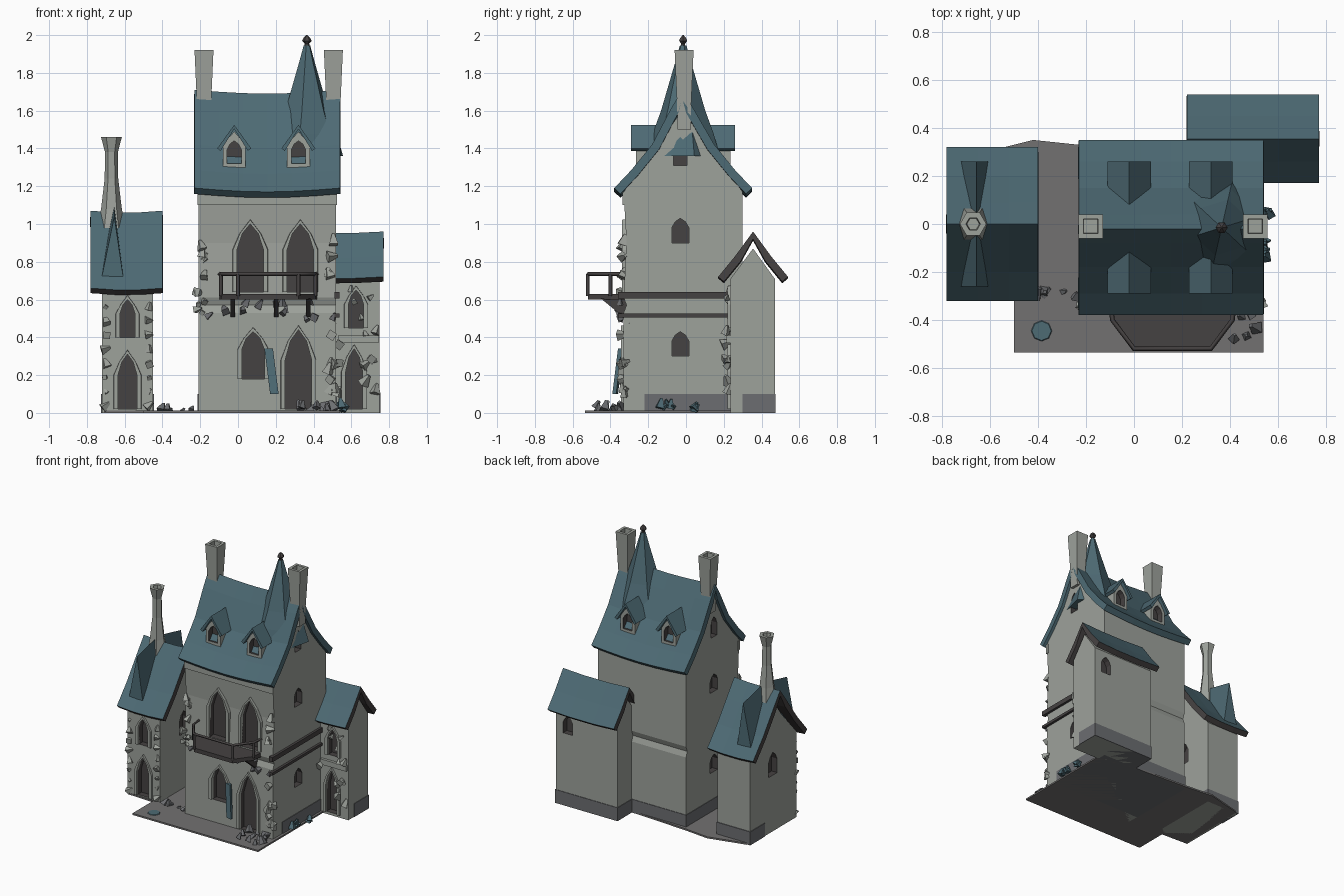
import bpy, bmesh, math, random
from mathutils import Matrix, Vector

if "Cube" in bpy.data.objects:
    bpy.data.objects.remove(bpy.data.objects["Cube"])
random.seed(4)


def material(name, r, g, b):
    m = bpy.data.materials.new(name)
    m.use_nodes = True
    m.diffuse_color = (r, g, b, 1)
    m.node_tree.nodes["Principled BSDF"].inputs["Base Color"].default_value = (r, g, b, 1)
    return m


STONE = material("pale stone", .34, .36, .33)
SLATE = material("blue slate", .075, .145, .175)
DARK = material("dark timber", .06, .054, .054)
GROUND = material("grey earth", .17, .165, .165)
TRIM = material("grey footing", .15, .155, .165)


def finish(name, bm, *mats):
    bmesh.ops.recalc_face_normals(bm, faces=bm.faces)
    mesh = bpy.data.meshes.new(name)
    bm.to_mesh(mesh)
    bm.free()
    ob = bpy.data.objects.new(name, mesh)
    bpy.context.collection.objects.link(ob)
    for m in mats:
        mesh.materials.append(m)
    return ob


def skin(bm, rings):
    """Closed solid through a list of equal point rings."""
    loops = [[bm.verts.new(p) for p in ring] for ring in rings]
    n = len(loops[0])
    for a, b in zip(loops, loops[1:]):
        for i in range(n):
            j = (i + 1) % n
            bm.faces.new((a[i], a[j], b[j], b[i]))
    bm.faces.new(loops[0][::-1])
    bm.faces.new(loops[-1])


def extrude_x(name, profile, x0, x1, mat):
    bm = bmesh.new()
    skin(bm, [[(x, y, z) for y, z in profile] for x in (x0, x1)])
    return finish(name, bm, mat)


def extrude_z(name, outline, z0, z1, mat):
    bm = bmesh.new()
    skin(bm, [[(x, y, z) for x, y in outline] for z in (z0, z1)])
    return finish(name, bm, mat)


def box(name, x0, x1, y0, y1, z0, z1, mat):
    return extrude_z(name, [(x0, y0), (x1, y0), (x1, y1), (x0, y1)], z0, z1, mat)


def lathe(name, rings, sides, centre, mat, turn=0.0):
    bm = bmesh.new()
    angles = [turn + math.tau * i / sides for i in range(sides)]
    skin(bm, [[(centre[0] + r * math.cos(a), centre[1] + r * math.sin(a), z) for a in angles]
              for r, z in rings])
    return finish(name, bm, mat)


def roof(name, profile, xs, thickness, mats, sag=0.0, matrix=Matrix()):
    """Roof sheet along x, thickened downward, with an optional sag at mid span."""
    bm = bmesh.new()
    span = xs[-1] - xs[0]
    rows = [[bm.verts.new((x, y, z - sag * math.sin(math.pi * (x - xs[0]) / span)))
             for y, z in profile] for x in xs]
    for a, b in zip(rows, rows[1:]):
        for i in range(len(profile) - 1):
            bm.faces.new((a[i], b[i], b[i + 1], a[i + 1]))
    bmesh.ops.recalc_face_normals(bm, faces=bm.faces)
    if sum(f.normal.z for f in bm.faces) < 0:
        bmesh.ops.reverse_faces(bm, faces=bm.faces)
    bm.transform(matrix)
    mesh = bpy.data.meshes.new(name)
    bm.to_mesh(mesh)
    bm.free()
    ob = bpy.data.objects.new(name, mesh)
    bpy.context.collection.objects.link(ob)
    for m in mats:
        mesh.materials.append(m)
    mod = ob.modifiers.new("thickness", "SOLIDIFY")
    mod.thickness, mod.offset = thickness, -1
    mod.material_offset = mod.material_offset_rim = len(mats) - 1
    return ob


def arch(w, h, grow=0.0):
    half = w / 2 + grow
    right = [(half, 0), (half, h * .62), (half * .6, h * .86)]
    return right + [(0, h + grow)] + [(-x, z) for x, z in reversed(right)]


def placed(x, y, z, degrees):
    return Matrix.Translation((x, y, z)) @ Matrix.Rotation(math.radians(degrees), 4, "Z")


def cut_openings(wall, openings):
    """Recess pointed openings: x, y, sill, width, height, facing angle."""
    bm = bmesh.new()
    for x, y, z, w, h, turn in openings:
        m = placed(x, y, z, turn)
        skin(bm, [[m @ Vector((px, d, pz)) for px, pz in arch(w, h)] for d in (-.05, .045)])
    cutter = finish("opening_cutter", bm, DARK)
    cutter.hide_render = True
    mod = wall.modifiers.new("openings", "BOOLEAN")
    mod.operation, mod.solver, mod.object = "DIFFERENCE", "EXACT", cutter
    mod.material_mode = "TRANSFER"
    deps = bpy.context.evaluated_depsgraph_get()
    cut = bpy.data.meshes.new_from_object(wall.evaluated_get(deps))
    wall.modifiers.clear()
    wall.data = cut
    bpy.data.objects.remove(cutter)


def surround(name, x, y, z, w, h, turn):
    """Raised stone border around a pointed opening."""
    bm = bmesh.new()
    m = placed(x, y, z, turn)
    loops = [[bm.verts.new(m @ Vector((px, d, pz))) for px, pz in arch(w, h, g)]
             for g, d in ((.025, .01), (.022, -.014), (0, -.014), (0, .01))]
    for a, b in zip(loops, loops[1:]):
        for i in range(len(a) - 1):
            bm.faces.new((a[i], a[i + 1], b[i + 1], b[i]))
    finish(name, bm, STONE)


def rubble(name, spots, size, mat):
    """Broken wedge-shaped stones scattered round each spot."""
    bm = bmesh.new()
    for spot in spots:
        s = size * random.uniform(.6, 1.2)
        spin = Matrix.Rotation(random.uniform(0, 6), 4, Vector((random.random(), random.random(), 1)))
        bmesh.ops.create_cone(bm, cap_ends=True, segments=4, radius1=s, radius2=s * .3, depth=s * 1.8,
                              matrix=Matrix.Translation(spot) @ spin)
    for v in bm.verts:
        v.co.z = max(v.co.z, .002)
    finish(name, bm, mat)


# Ground
extrude_z("ground", [(-.5, -.535), (.54, -.535), (.54, .24), (.24, .3), (-.23, .33), (-.42, .35),
                     (-.7, .28), (-.71, -.28), (-.5, -.29)], 0, .012, GROUND)
lathe("fallen_slate_patch", [(.045, .01), (.04, .016)], 8, (-.385, -.445), SLATE)

# Main house walls
house = extrude_x("house_walls", [(-.33, 0), (.3, 0), (.3, .53), (.285, .57), (.3, .61), (.3, 1.17),
                                  (.13, 1.4), (-.02, 1.6), (-.17, 1.4), (-.33, 1.17), (-.315, .9),
                                  (-.33, .61), (-.315, .57), (-.33, .53)], -.21, .52, STONE)
front = [(.065, -.325, .64, .14, .36, 0), (.33, -.325, .64, .14, .36, 0),
         (.08, -.33, .18, .12, .25, 0), (.32, -.33, .02, .14, .42, 0)]
sides = [(x, -.03, z, w, h, turn) for x, turn in ((.52, 90), (-.21, -90))
         for z, w, h in ((.3, .09, .13), (.9, .09, .13), (1.31, .07, .15))]
cut_openings(house, front + sides)
for i, opening in enumerate(front):
    surround(f"front_surround_{i}", *opening)
box("house_footing", -.214, .524, -.22, .304, 0, .1, TRIM)
box("eave_board", -.215, .525, -.335, -.31, 1.1, 1.17, STONE)
for i, (z, h) in enumerate(((.605, .035), (.505, .02))):
    box(f"side_beam_{i}", .51, .538, -.36, .23, z, z + h, DARK)

# Main roof with its spire
xs = [-.23 + .77 * i / 6 for i in range(7)]
roof("house_roof", [(-.38, 1.19), (-.29, 1.285), (-.18, 1.42), (-.08, 1.61), (-.02, 1.71),
                    (.04, 1.61), (.15, 1.42), (.26, 1.285), (.35, 1.19)], xs, .045, [SLATE], .02)
lathe("spire", [(.2, 1.36), (.165, 1.48), (.12, 1.6), (.078, 1.74), (.045, 1.85), (.018, 1.945)],
      6, (.365, -.015), SLATE, .3)
lathe("spire_finial", [(.014, 1.93), (.012, 1.955), (.025, 1.97), (.018, 1.985), (.003, 2)],
      6, (.365, -.015), DARK)

# Dormers on both slopes
for side, turn, y in (("front", 0, -.265), ("back", 180, .235)):
    for i, x in enumerate((-.02, .32)):
        m = placed(x, y, 0, turn)
        bm = bmesh.new()
        gable = [(-.06, 1.3), (.06, 1.3), (.06, 1.42), (0, 1.49), (-.06, 1.42)]
        skin(bm, [[m @ Vector((px, d, pz)) for px, pz in gable] for d in (0, .19)])
        body = finish(f"{side}_dormer_{i}", bm, STONE)
        cut_openings(body, [(x, y, 1.32, .075, .12, turn)])
        roof(f"{side}_dormer_roof_{i}", [(-.09, 1.4), (0, 1.525), (.09, 1.4)], [-.025, .16], .022,
             [SLATE], 0, m @ Matrix.Rotation(math.pi / 2, 4, "Z"))

# Square chimneys with hollow tops
for name, x in (("left_chimney", -.18), ("right_chimney", .505)):
    lathe(name, [(.05, 1.5), (.052, 1.62), (.071, 1.92), (.043, 1.92), (.04, 1.86)],
          4, (x, -.01), STONE, math.pi / 4)

# Back wing
wing = extrude_x("wing_walls", [(.235, 0), (.47, 0), (.47, .71), (.355, .87), (.235, .71)], .24, .75, STONE)
wing_front = [(.615, .235, .02, .09, .32, 0), (.625, .235, .45, .08, .2, 0)]
cut_openings(wing, wing_front + [(.65, .47, .54, .08, .13, 180)])
for i, opening in enumerate(wing_front):
    surround(f"wing_surround_{i}", *opening)
box("wing_footing", .236, .754, .3, .474, 0, .1, TRIM)
box("wing_ledge", .53, .745, .215, .24, .37, .41, STONE)
roof("wing_roof", [(.17, .72), (.26, .83), (.355, .96), (.45, .83), (.54, .72)],
     [.22, .4, .6, .77], .04, [SLATE, DARK], .01)

# Left tower
tower = extrude_x("tower_walls", [(-.28, 0), (.27, 0), (.27, .64), (.1, .84), (0, .98), (-.1, .84),
                                  (-.28, .64)], -.72, -.45, STONE)
tower_front = [(-.585, -.28, .02, .1, .29, 0), (-.585, -.28, .4, .08, .2, 0)]
cut_openings(tower, tower_front + [(-.72, 0, .42, .1, .17, -90), (-.45, 0, .42, .1, .17, 90)])
for i, opening in enumerate(tower_front):
    surround(f"tower_surround_{i}", *opening)
box("tower_footing", -.725, -.445, .1, .275, 0, .1, TRIM)
roof("tower_roof", [(-.32, .66), (-.2, .8), (-.09, .95), (0, 1.07), (.09, .95), (.2, .8), (.32, .66)],
     [-.78, -.65, -.52, -.4], .04, [SLATE, DARK], .01)
bm = bmesh.new()
skin(bm, [[(-.665 - w, y, z), (-.665 + w, y, z), (-.655, y, top)]
          for y, w, z, top in ((-.26, .06, .7, 1.04), (0, .035, .9, 1.1), (.26, .06, .7, 1.04))])
finish("tower_cross_gable", bm, SLATE)
lathe("tower_chimney", [(.075, .98), (.055, 1.08), (.036, 1.24), (.034, 1.38), (.055, 1.46),
                        (.03, 1.46), (.026, 1.41)], 6, (-.67, 0), STONE)

# Balcony with railing and brackets
deck = [(-.1, -.31), (-.09, -.4), (0, -.52), (.32, -.52), (.41, -.4), (.42, -.31)]
extrude_z("balcony_deck", deck, .6, .63, DARK)
curve = bpy.data.curves.new("balcony_rail", "CURVE")
curve.dimensions = "3D"
curve.bevel_depth, curve.bevel_resolution = .01, 0
paths = [[(x, y, .735) for x, y in deck]] + [[(x, y, .62), (x, y, .735)] for x, y in deck[1:5]]
for path in paths:
    line = curve.splines.new("POLY")
    line.points.add(len(path) - 1)
    for p, co in zip(line.points, path):
        p.co = (*co, 1)
curve.materials.append(DARK)
bpy.context.collection.objects.link(bpy.data.objects.new("balcony_rail", curve))
for i, x in enumerate((-.04, .19, .36)):
    extrude_x(f"balcony_bracket_{i}", [(-.45, .605), (-.31, .605), (-.31, .49)], x, x + .025, DARK)

# Leaning shutter
bm = bmesh.new()
skin(bm, [[(x, -.36 + lean + d, z) for x, d in ((x0, 0), (x0 + .045, -.01), (x0 + .045, .01), (x0, .02))]
          for x0, lean, z in ((.17, -.02, .1), (.14, .01, .34))])
finish("fallen_shutter", bm, SLATE)

# Broken masonry along the front corners and base
def scatter(n, xs, ys, zs):
    return [[random.uniform(*r) for r in (xs, ys, zs)] for _ in range(n)]


rubble("left_corner_stones", scatter(12, (-.22, -.17), (-.34, -.31), (.45, .92)), .026, STONE)
rubble("right_corner_stones", scatter(16, (.48, .53), (-.34, -.3), (.1, .92)), .028, STONE)
rubble("broken_joint", scatter(14, (-.2, .53), (-.35, -.33), (.5, .6)), .024, TRIM)
rubble("wing_broken_stones", scatter(12, (.53, .74), (.21, .24), (.03, .66)), .028, STONE)
rubble("tower_broken_stones", [(x, -.28, .04 + .075 * i) for i in range(8) for x in (-.7, -.47)], .024, STONE)
rubble("front_rubble", scatter(12, (.3, .53), (-.47, -.33), (.015, .05)), .032, TRIM)
rubble("corner_rubble", scatter(5, (-.45, -.22), (-.34, -.28), (.01, .03)), .028, TRIM)
rubble("fallen_slates", scatter(8, (.54, .57), (-.14, .06), (.02, .06)), .025, SLATE)
